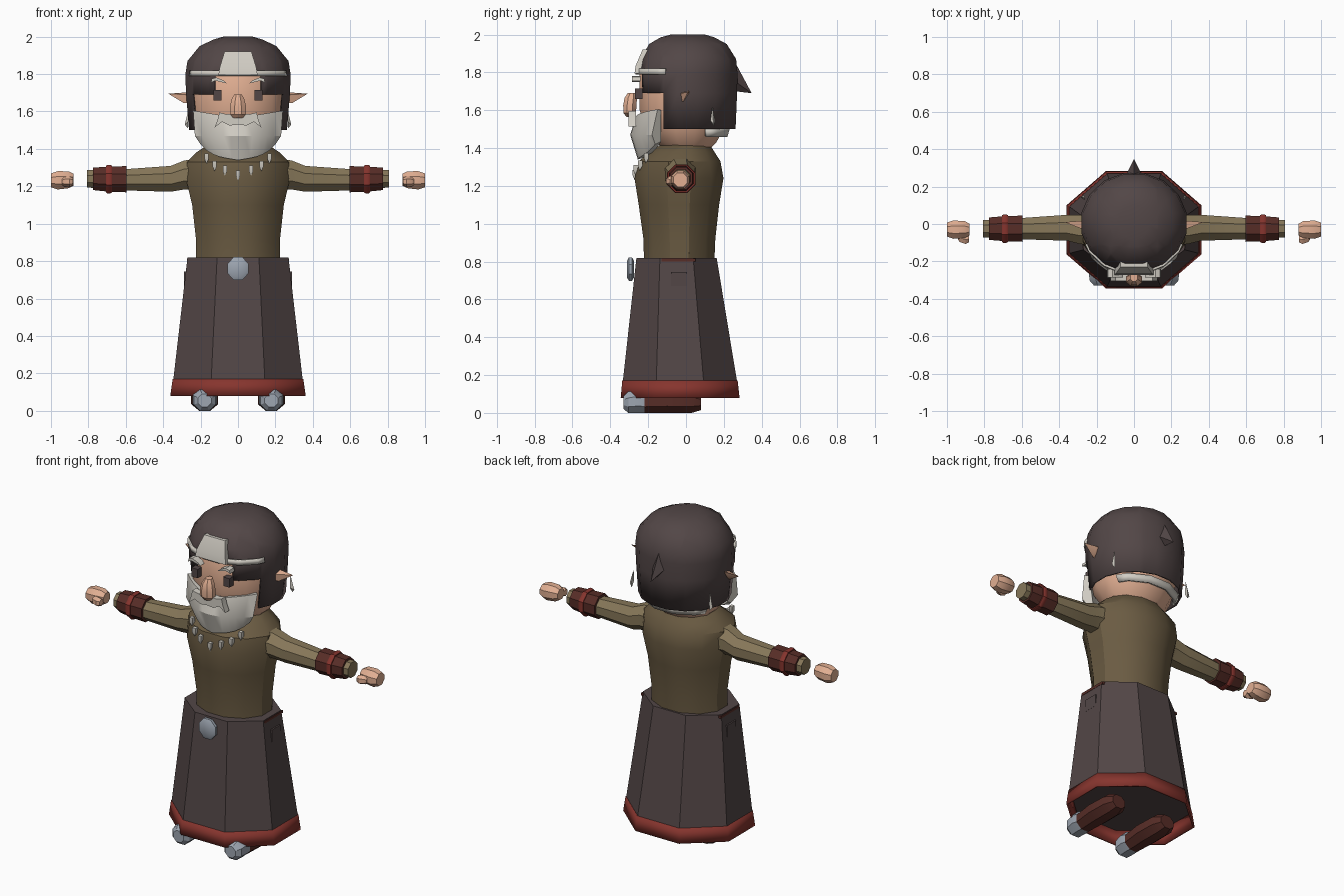
import bpy, bmesh
from math import sin, cos, pi, radians

cube = bpy.data.objects.get("Cube")
if cube:
    bpy.data.objects.remove(cube)


def material(name, r, g, b):
    m = bpy.data.materials.new(name)
    m.use_nodes = True
    m.diffuse_color = (r, g, b, 1)
    bsdf = next(n for n in m.node_tree.nodes if n.type == 'BSDF_PRINCIPLED')
    bsdf.inputs["Base Color"].default_value = (r, g, b, 1)
    return m


CLOTH = material("dark cloth", .085, .062, .062)
TUNIC = material("brown tunic", .145, .105, .055)
SLEEVE = material("olive sleeve", .24, .185, .10)
RED = material("red trim", .24, .035, .027)
LEATHER = material("brown leather", .095, .026, .02)
SKIN = material("skin", .76, .43, .29)
WHITE = material("white hair", .64, .61, .55)
METAL = material("grey metal", .34, .38, .44)


def finish(name, bm, mat, mirror=False, thick=0, angle=32):
    """Turn a bmesh into a named object with shading and modifiers."""
    bmesh.ops.recalc_face_normals(bm, faces=bm.faces[:])
    for f in bm.faces:
        f.smooth = True
    me = bpy.data.meshes.new(name)
    bm.to_mesh(me)
    bm.free()
    me.set_sharp_from_angle(angle=radians(angle))
    me.materials.append(mat)
    ob = bpy.data.objects.new(name, me)
    bpy.context.collection.objects.link(ob)
    if thick:
        s = ob.modifiers.new("thickness", 'SOLIDIFY')
        s.thickness, s.offset = thick, -1
    if mirror:
        ob.modifiers.new("mirror", 'MIRROR').use_mirror_merge = False
    return ob


def skin(rings, caps=True):
    """Join equal point loops into a tube."""
    bm = bmesh.new()
    loops = [[bm.verts.new(p) for p in r] for r in rings]
    n = len(loops[0])
    for a, b in zip(loops, loops[1:]):
        for i in range(n):
            j = (i + 1) % n
            bm.faces.new((a[i], a[j], b[j], b[i]))
    if caps:
        bm.faces.new(loops[0])
        bm.faces.new(loops[-1])
    return bm


def ring(axis, t, a, b, ra, rb, n):
    """Regular loop whose flat sides touch the half sizes ra and rb."""
    pts = []
    for i in range(n):
        w = 2 * pi * (i + .5) / n
        u, v = a + ra * cos(w) / cos(pi / n), b + rb * sin(w) / cos(pi / n)
        pts.append({'x': (t, u, v), 'y': (u, t, v), 'z': (u, v, t)}[axis])
    return pts


def upright(rows, n, caps=True):
    """Rows of height, half width, front y, back y."""
    return skin([ring('z', z, 0, (f + k) / 2, w, (k - f) / 2, n)
                 for z, w, f, k in rows], caps)


def limb(rows, n=8):
    """Rows of x, y, z, radius, running sideways."""
    return skin([ring('x', x, y, z, r, r, n) for x, y, z, r in rows])


def hull(pts):
    bm = bmesh.new()
    for p in pts:
        bm.verts.new(p)
    bmesh.ops.convex_hull(bm, input=bm.verts[:])
    return bm


def box(x0, x1, y0, y1, z0, z1):
    return hull([(x, y, z) for x in (x0, x1) for y in (y0, y1) for z in (z0, z1)])


def plate(outline, y0, y1):
    """Flat shape given in x and z."""
    return skin([[(x, y, z) for x, z in outline] for y in (y0, y1)])


def cut(bm, co, no):
    bmesh.ops.bisect_plane(bm, geom=bm.verts[:] + bm.edges[:] + bm.faces[:],
                           plane_co=co, plane_no=no)


def drop(bm, rule):
    bmesh.ops.delete(bm, geom=[f for f in bm.faces if rule(f.calc_center_median())],
                     context='FACES')


# Skirt, hem and tunic
finish("skirt", upright([(.165, .346, -.334, .27), (.82, .27, -.262, .162)], 8), CLOTH)
finish("hem", upright([(.08, .362, -.345, .283), (.17, .349, -.337, .273)], 8, False),
       RED, thick=.012)
finish("tunic", upright([(.8, .225, -.222, .15), (.92, .225, -.225, .155),
                         (1.1, .245, -.25, .175), (1.24, .278, -.272, .198),
                         (1.33, .272, -.25, .182), (1.38, .225, -.19, .15),
                         (1.42, .165, -.13, .125)], 12), TUNIC)
finish("belt_buckle", skin([ring('y', y, 0, .76, w, w * 1.1, 8) for y, w in
                            ((-.312, .04), (-.302, .056), (-.285, .056), (-.275, .04))]), METAL)
finish("belt_straps", box(.255, .274, -.13, .05, .8, .815), LEATHER, mirror=True)
finish("belt_pouches", box(.25, .288, -.08, .005, .67, .745), CLOTH, mirror=True)

# Boots with metal toe caps
for name, mat, rows in (
        ("boots", LEATHER, ((-.22, .06, .055), (-.1, .072, .06), (.03, .07, .058), (.08, .045, .04))),
        ("toe_caps", METAL, ((-.33, .035, .035), (-.305, .058, .056), (-.25, .066, .062), (-.21, .058, .056)))):
    finish(name, skin([ring('y', y, .178, max(rz, .055), rx, rz, 8) for y, rx, rz in rows]),
           mat, mirror=True)

# Arms, cuffs and hands
finish("sleeves", limb([(.22, -.03, 1.265, .085), (.29, -.03, 1.26, .077),
                        (.36, -.02, 1.24, .069), (.6, -.025, 1.235, .057),
                        (.807, -.025, 1.24, .046)]), SLEEVE, mirror=True)
finish("shoulder_caps", hull(ring('x', .22, -.035, 1.275, .085, .075, 8)
                             + ring('x', .315, -.035, 1.28, .05, .04, 8)), SLEEVE, mirror=True)
finish("cuffs", limb([(.596, -.025, 1.238, .07), (.69, -.025, 1.238, .067),
                      (.775, -.025, 1.24, .06)]), LEATHER, mirror=True)
finish("cuff_bands", limb([(.675, -.025, 1.238, .072), (.682, -.025, 1.238, .076),
                           (.698, -.025, 1.238, .076), (.705, -.025, 1.238, .072)]), RED, mirror=True)
finish("hands", limb([(.88, -.03, 1.235, .032), (.905, -.03, 1.235, .045),
                      (.965, -.03, 1.232, .049), (1.0, -.03, 1.232, .037)]), SKIN, mirror=True)
finish("thumbs", limb([(.882, -.08, 1.225, .018), (.9, -.083, 1.225, .024),
                       (.93, -.075, 1.225, .022), (.942, -.07, 1.225, .014)], 6), SKIN, mirror=True)

# Head
finish("head", upright([(1.39, .15, -.11, .12), (1.43, .19, -.16, .16),
                        (1.5, .225, -.21, .2), (1.6, .248, -.245, .23),
                        (1.8, .252, -.245, .235), (1.9, .2, -.19, .19)], 12), SKIN)

# Hood with a face opening
hood = upright([(1.5, .262, -.24, .262), (1.69, .277, -.258, .27), (1.795, .282, -.26, .272),
                (1.87, .27, -.24, .265), (1.95, .205, -.195, .215), (1.985, .13, -.135, .15),
                (2.0, .08, -.08, .1)], 16)
cut(hood, (0, -.12, 0), (0, 1, 0))
for side in (-.125, .125):
    cut(hood, (side, 0, 0), (1, 0, 0))
drop(hood, lambda c: c.z < 1.51 or (c.y < -.12 and (c.z < 1.69 or (c.z < 1.79 and abs(c.x) < .125))))
finish("hood", hood, CLOTH, thick=.012)
finish("hood_point", hull([(0, .24, 1.89), (.042, .262, 1.75), (-.042, .262, 1.75),
                           (0, .262, 1.7), (0, .347, 1.69)]), CLOTH)

# White hair on the forehead and nape
band = upright([(1.79, .288, -.268, .28), (1.82, .286, -.266, .278)], 16, False)
cut(band, (0, -.11, 0), (0, 1, 0))
drop(band, lambda c: c.y > -.11)
finish("hair_band", band, WHITE, thick=.012)
finish("forehead_hair", hull([(s * w, y + d, z) for s in (-1, 1) for d in (0, .03)
                              for w, y, z in ((.105, -.272, 1.795), (.098, -.266, 1.835),
                                              (.072, -.23, 1.92))]), WHITE)
nape = upright([(1.465, .222, -.2, .2), (1.505, .24, -.21, .212)], 12, False)
cut(nape, (0, .1, 0), (0, 1, 0))
drop(nape, lambda c: c.y < .1)
finish("nape_hair", nape, WHITE, thick=.02)
finish("side_feathers", hull([(.262, .14, 1.62), (.274, .14, 1.54), (.266, .128, 1.545),
                              (.266, .153, 1.55), (.285, .145, 1.53), (.268, .15, 1.51)]),
       WHITE, mirror=True)

# Face
finish("ears", hull([(.24, -.03, 1.65), (.24, .02, 1.705), (.29, -.015, 1.645),
                     (.29, .015, 1.69), (.27, -.03, 1.69), (.372, .01, 1.695)]), SKIN, mirror=True)
finish("eyes", plate([(.088, 1.66), (.13, 1.66), (.13, 1.715), (.088, 1.715)], -.27, -.23),
       CLOTH, mirror=True)
finish("eyebrows", plate([(.06, 1.75), (.12, 1.765), (.145, 1.755), (.14, 1.775),
                          (.115, 1.782), (.075, 1.765)], -.285, -.24), WHITE, mirror=True)
finish("nose", skin([ring('z', z, 0, y, w, d, 8) for z, y, w, d in
                     ((1.565, -.295, .025, .02), (1.585, -.297, .042, .033),
                      (1.625, -.297, .044, .035), (1.665, -.292, .034, .033),
                      (1.692, -.285, .02, .022))]), SKIN)
half = [(.06, 1.585), (.1, 1.595), (.108, 1.56), (.125, 1.515), (.085, 1.545), (.045, 1.525)]
finish("moustache", plate([(0, 1.595)] + half + [(0, 1.53)]
                          + [(-x, z) for x, z in reversed(half)], -.305, -.265), WHITE)

# Curved beard, wrapped around the jaw
rings = []
for i in range(-6, 7):
    u = i / 6
    x, bend = .24 * u, .115 * u * u
    low = 1.34 + .03 * abs(u) + .05 * u ** 4
    rings.append([(x, -.265 + bend, 1.605 - .04 * (1 - abs(u))),
                  (x * .96, -.295 + bend, 1.47),
                  (x * .82, -.255 + bend * .8, low),
                  (x * .8, -.2 + bend * .6, low + .015),
                  (x * .9, -.2 + bend * .6, 1.6 - .04 * (1 - abs(u)))])
finish("beard", skin(rings), WHITE)

# Necklace of teeth
for i, (x, y, z) in enumerate(((0, -.272, 1.285), (.07, -.268, 1.31),
                               (.125, -.245, 1.335), (.168, -.212, 1.375))):
    tooth = hull([(x + a, y + b, z + c) for a in (-.011, .011) for b in (-.01, .014)
                  for c in (0, -.03)] + [(x, y, z - .055)])
    finish("necklace_tooth_%d" % i, tooth, WHITE, mirror=i > 0)
